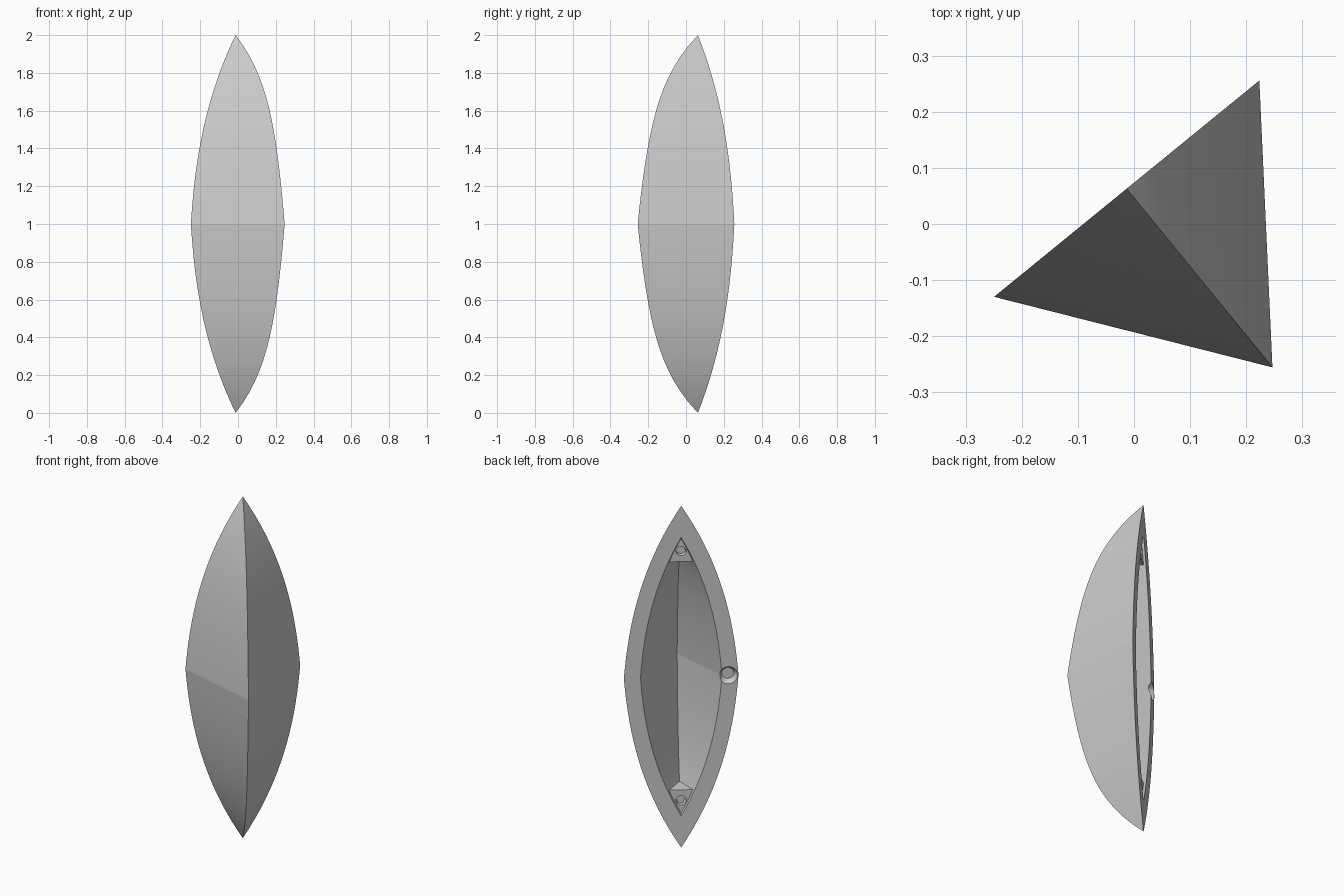
import bpy, bmesh, math
from mathutils import Vector, Matrix

if "Cube" in bpy.data.objects:
    bpy.data.objects.remove(bpy.data.objects["Cube"], do_unlink=True)

grey = bpy.data.materials.new("plain grey")
grey.use_nodes = True
grey.diffuse_color = (0.6, 0.6, 0.6, 1)
grey.node_tree.nodes["Principled BSDF"].inputs["Base Color"].default_value = (0.6, 0.6, 0.6, 1)

# Frame of the flat open side: U runs across it, D runs inward to the ridge
ORIGIN = Vector((-0.013, 0.063, 1))
U = Vector((-0.775, -0.632, 0)).normalized()
D = Vector((-U.y, U.x, 0))
if D.x < 0:
    D = -D
Z = Vector((0, 0, 1))
HALF, DEPTH = 0.305, 0.411
INNER, INNER_H = 0.71, 0.815
STEPS = 18


def place(u, d, z):
    return ORIGIN + U * u + D * d + Z * z


def rim_curve(t):
    return 1 - 0.25 * t - 0.45 * t**2 - 0.3 * t**3


def ridge_curve(t):
    return 1 - 0.3 * t - 0.25 * t**2 - 0.45 * t**5


def section(t, scale=1.0, height=1.0, recess=0.0):
    """Triangle at signed height t: rim, ridge, other rim."""
    a, b = rim_curve(abs(t)) * scale * HALF, ridge_curve(abs(t)) * scale * DEPTH
    return [place(a, recess, t * height), place(0, max(b, recess), t * height),
            place(-a, recess, t * height)]


def finish(name, bm):
    bmesh.ops.remove_doubles(bm, verts=bm.verts, dist=1e-5)
    bmesh.ops.recalc_face_normals(bm, faces=bm.faces)
    mesh = bpy.data.meshes.new(name)
    bm.to_mesh(mesh)
    bm.free()
    mesh.materials.append(grey)
    obj = bpy.data.objects.new(name, mesh)
    bpy.context.collection.objects.link(obj)
    return obj


def face(bm, points):
    # Drop repeated points so that the tips close with triangles
    unique = []
    for p in points:
        if all((p - q).length > 1e-5 for q in unique):
            unique.append(p)
    if len(unique) > 2:
        bm.faces.new([bm.verts.new(p) for p in unique])


def drill(obj, u, d, z, r_open, r_floor, depth):
    """Cut a round blind hole inward from the open side."""
    over = 0.01
    bm = bmesh.new()
    grow = (r_open - r_floor) / depth * over
    rot = Matrix((U, D.cross(U), D)).transposed().to_4x4()
    mat = Matrix.Translation(place(u, d + (depth - over) / 2, z)) @ rot
    bmesh.ops.create_cone(bm, cap_ends=True, segments=32, radius1=r_open + grow,
                          radius2=r_floor, depth=depth + over, matrix=mat)
    cutter = finish("hole_cutter", bm)
    cutter.hide_render = True
    mod = obj.modifiers.new("hole", "BOOLEAN")
    mod.operation, mod.solver, mod.object = "DIFFERENCE", "EXACT", cutter
    bpy.context.view_layer.objects.active = obj
    bpy.ops.object.modifier_apply(modifier=mod.name)
    bpy.data.objects.remove(cutter, do_unlink=True)


def shade(obj):
    bpy.ops.object.select_all(action="DESELECT")
    obj.select_set(True)
    bpy.context.view_layer.objects.active = obj
    bpy.ops.object.shade_smooth_by_angle(angle=math.radians(25))
    # Keep the crease around the middle crisp
    for e in obj.data.edges:
        if all(abs(obj.data.vertices[i].co.z - 1) < 1e-4 for i in e.vertices):
            e.use_edge_sharp = True


# Hollow shell: outer walls, inner walls and the flat rim between them
bm = bmesh.new()
for i in range(-STEPS, STEPS):
    t0, t1 = i / STEPS, (i + 1) / STEPS
    out0, out1 = section(t0), section(t1)
    in0, in1 = section(t0, INNER, INNER_H), section(t1, INNER, INNER_H)
    for k in (0, 1):
        face(bm, [out0[k], out0[k + 1], out1[k + 1], out1[k]])
        face(bm, [in0[k], in1[k], in1[k + 1], in0[k + 1]])
    for k in (0, 2):
        face(bm, [out0[k], out1[k], in1[k], in0[k]])
shell = finish("hollow_shell", bm)
drill(shell, 0.25, 0, 0, 0.05, 0.032, 0.03)
shade(shell)

# Blocks filling both ends of the cavity, each with a small blind hole
RECESS = 0.012
for name, side in (("upper_end_block", 1), ("lower_end_block", -1)):
    bm = bmesh.new()
    levels = [side * (0.82 + 0.18 * k / 6) for k in range(7)]
    rings = [section(t, INNER, INNER_H, RECESS) for t in levels]
    face(bm, rings[0])
    for lo, hi in zip(rings, rings[1:]):
        for k in range(3):
            n = (k + 1) % 3
            face(bm, [lo[k], lo[n], hi[n], hi[k]])
    block = finish(name, bm)
    drill(block, 0, RECESS, side * 0.73, 0.027, 0.026, 0.025)
    shade(block)
